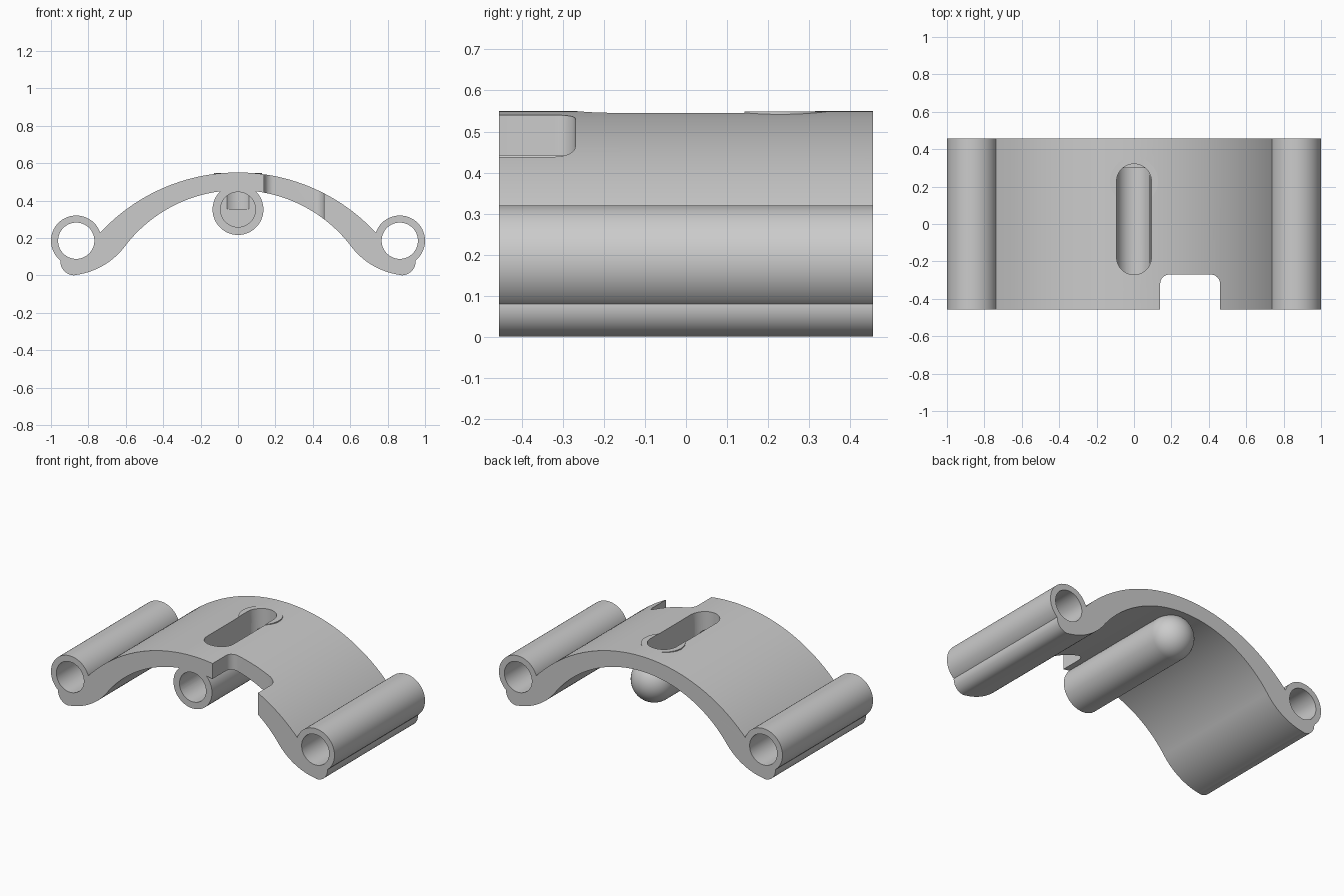
import bpy, bmesh
from math import sin, cos, pi, radians

if "Cube" in bpy.data.objects:
    bpy.data.objects.remove(bpy.data.objects["Cube"])

HALF = 0.456                 # half length along y
TUBE = (0.865, 0.185)        # side tube centre (x, z)
CORE_Z = 0.352               # middle tube height


def arc(cx, cz, r, a0, a1, n):
    return [(cx + r * cos(radians(a0 + (a1 - a0) * i / n)),
             cz + r * sin(radians(a0 + (a1 - a0) * i / n))) for i in range(n + 1)]


def prism(name, pts, lo, hi, axis='y'):
    """Extrude a closed outline along y (points x,z) or z (points x,y)."""
    bm = bmesh.new()
    place = (lambda p: (p[0], lo, p[1])) if axis == 'y' else (lambda p: (p[0], p[1], lo))
    face = bm.faces.new([bm.verts.new(place(p)) for p in pts])
    new = bmesh.ops.extrude_face_region(bm, geom=[face])['geom']
    d = hi - lo
    bmesh.ops.translate(bm, vec=(0, d, 0) if axis == 'y' else (0, 0, d),
                        verts=[v for v in new if isinstance(v, bmesh.types.BMVert)])
    return finish(name, bm)


def finish(name, bm):
    bmesh.ops.recalc_face_normals(bm, faces=bm.faces)
    me = bpy.data.meshes.new(name)
    bm.to_mesh(me)
    bm.free()
    ob = bpy.data.objects.new(name, me)
    bpy.context.collection.objects.link(ob)
    return ob


def circle(cx, cz, r, n=64):
    return arc(cx, cz, r, 0, 360, n)[:-1]


def combine(target, other, op):
    m = target.modifiers.new(op, 'BOOLEAN')
    m.operation, m.solver, m.object = op, 'EXACT', other
    bpy.context.view_layer.objects.active = target
    bpy.ops.object.modifier_apply(modifier=m.name)
    bpy.data.objects.remove(other, do_unlink=True)


# arched plate with curled feet: right half outline, then mirrored
outer = arc(0, -0.454, 1.004, 90, 41, 40)
tip = arc(0.875, 0.075, 0.075, 375, 270, 14)
foot = arc(0.919, 0.394, 0.395, 262, 217.2, 16)
inner = arc(0, -0.305, 0.76, 37.25, 90, 36)
half = outer + [(0.88, 0.16)] + tip + foot + inner[1:]
left = [(-x, z) for x, z in half[1:-1]][::-1]
bracket = prism("arched_bracket", half + left, -HALF, HALF)

# side tubes
for s in (-1, 1):
    combine(bracket, prism("side_tube", circle(s * TUBE[0], TUBE[1], 0.135), -HALF, HALF), 'UNION')

# middle tube with a domed back end, turned around the y axis
bm = bmesh.new()
R, dome_y = 0.136, HALF - 0.136
prof = [(0, -HALF), (R, -HALF)] + [(R * cos(i * pi / 32), dome_y + R * sin(i * pi / 32)) for i in range(17)]
verts = [bm.verts.new((r, y, CORE_Z)) for r, y in prof]
edges = [bm.edges.new(e) for e in zip(verts, verts[1:])]
bmesh.ops.spin(bm, geom=verts + edges, cent=(0, 0, CORE_Z), axis=(0, 1, 0), angle=2 * pi, steps=64)
bmesh.ops.remove_doubles(bm, verts=bm.verts, dist=1e-5)
combine(bracket, finish("middle_tube", bm), 'UNION')

# low collar around the back of the slot
combine(bracket, prism("collar", circle(0, 0.23, 0.128), 0.45, 0.5485, 'z'), 'UNION')

# side bores and blind middle bore
for s in (-1, 1):
    combine(bracket, prism("side_bore", circle(s * TUBE[0], TUBE[1], 0.097), -0.6, 0.6), 'DIFFERENCE')
combine(bracket, prism("middle_bore", circle(0, CORE_Z, 0.0935), -0.6, 0.3), 'DIFFERENCE')

# long slot in the top, opening into the middle bore
slot = arc(0, 0.228, 0.0932, 0, 180, 24) + arc(0, -0.178, 0.0932, 180, 360, 24)
combine(bracket, prism("slot", slot, CORE_Z + 0.004, 0.7, 'z'), 'DIFFERENCE')

# rounded notch in the front edge
notch = [(0.14, -0.6), (0.46, -0.6)] + arc(0.41, -0.32, 0.05, 0, 90, 10) + arc(0.19, -0.32, 0.05, 90, 180, 10)
combine(bracket, prism("notch", notch, 0.2, 0.7, 'z'), 'DIFFERENCE')

bpy.ops.object.select_all(action='DESELECT')
bracket.select_set(True)
bpy.context.view_layer.objects.active = bracket
bpy.ops.object.shade_smooth_by_angle(angle=radians(25))
